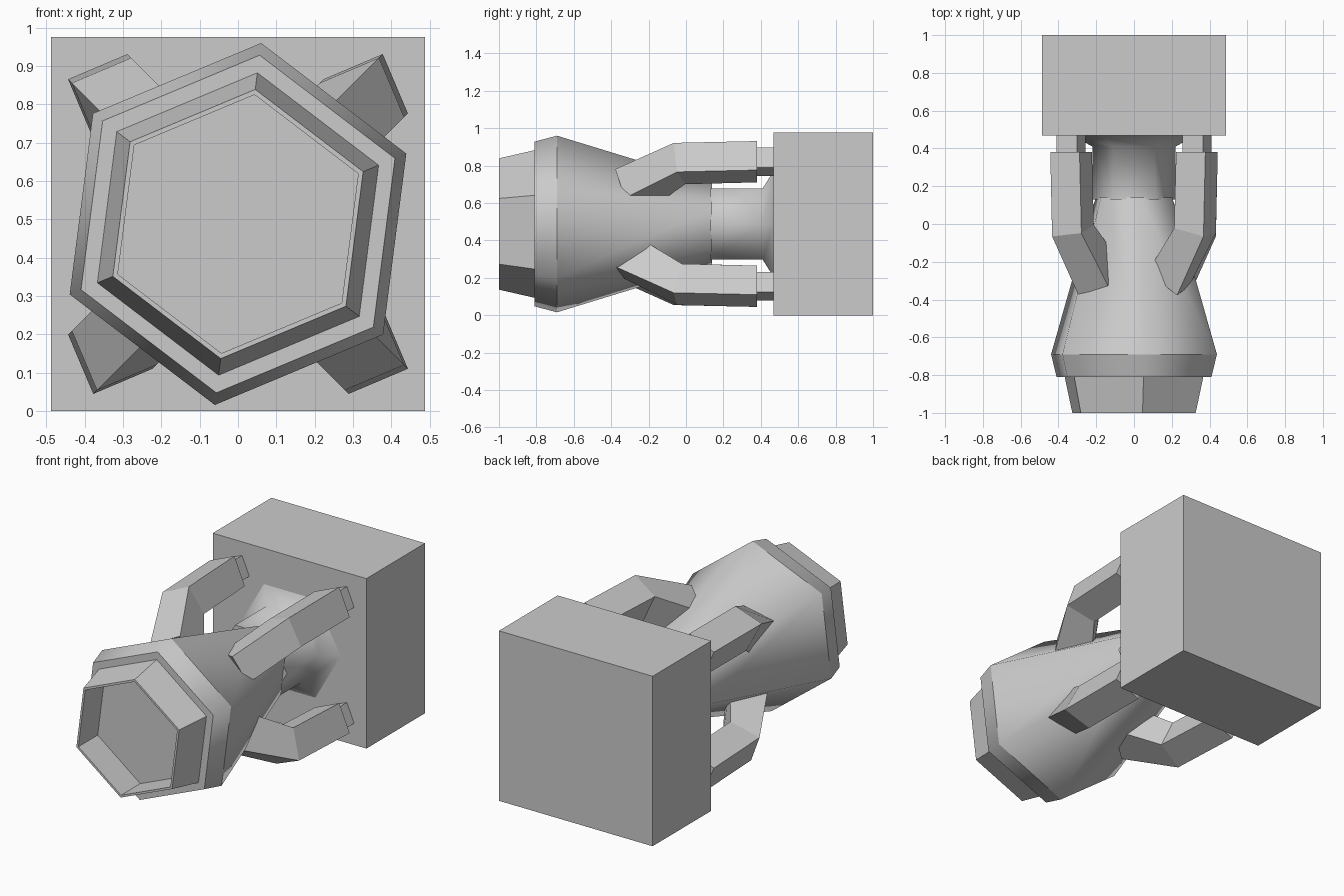
import bpy
import bmesh
from math import cos, sin, pi, radians, sqrt

if "Cube" in bpy.data.objects:
    bpy.data.objects.remove(bpy.data.objects["Cube"], do_unlink=True)

MID = 0.488  # height of the long axis

grey = bpy.data.materials.new("plain grey")
grey.use_nodes = True
grey.diffuse_color = (0.6, 0.6, 0.6, 1)
grey.node_tree.nodes["Principled BSDF"].inputs["Base Color"].default_value = (0.6, 0.6, 0.6, 1)


def loft(name, rings, smooth=None):
    """Join equal rings of points into a closed skin, with both ends capped."""
    bm = bmesh.new()
    loops = [[bm.verts.new(p) for p in ring] for ring in rings]
    n = len(loops[0])
    for a, b in zip(loops, loops[1:]):
        for i in range(n):
            j = (i + 1) % n
            bm.faces.new((a[i], a[j], b[j], b[i]))
    bm.faces.new(loops[0])
    bm.faces.new(loops[-1])
    bmesh.ops.recalc_face_normals(bm, faces=bm.faces)
    mesh = bpy.data.meshes.new(name)
    bm.to_mesh(mesh)
    bm.free()
    mesh.materials.append(grey)
    obj = bpy.data.objects.new(name, mesh)
    bpy.context.collection.objects.link(obj)
    if smooth:
        bpy.ops.object.select_all(action='DESELECT')
        obj.select_set(True)
        bpy.context.view_layer.objects.active = obj
        bpy.ops.object.shade_smooth_by_angle(angle=radians(smooth))
    return obj


def hexagon(y, r, turn):
    angles = [radians(turn) + i * pi / 3 for i in range(6)]
    return [(r * cos(a), y, MID + r * sin(a)) for a in angles]


def hex_part(name, profile, turn, smooth=None):
    return loft(name, [hexagon(y, r, turn) for y, r in profile], smooth)


# Rear block
bpy.ops.mesh.primitive_cube_add(size=1, location=(0, 0.734, MID))
block = bpy.context.object
block.name = "rear_block"
block.scale = (0.976, 0.532, 0.976)
block.data.materials.append(grey)

# Hexagonal body, collar, hollow nozzle and flared neck
TURN = 22.7
hex_part("tapered_body", [(-0.69, 0.476), (0.14, 0.22)], TURN, 62)
hex_part("collar", [(-0.81, 0.444), (-0.69, 0.476)], TURN, 62)
hex_part("nozzle", [(-0.80, 0.40), (-1.0, 0.354), (-1.0, 0.34), (-0.825, 0.34)], TURN)
hex_part("neck", [(0.13, 0.22), (0.41, 0.22), (0.47, 0.33)], 0, 62)


# Four bent claws, each on a thinner peg
def square(turn, half, radius, y, slope=0.0):
    """Square section at a distance from the axis, tilted along the axis."""
    ring = []
    for i in range(4):
        a = radians(23) + i * pi / 2
        out, side = half * cos(a), half * sin(a)
        r = radius + out
        ring.append((r * cos(turn) - side * sin(turn), y + slope * out,
                     MID + r * sin(turn) + side * cos(turn)))
    return ring


names = ("upper_left", "upper_right", "lower_right", "lower_left")
for k, name in enumerate(names):
    turn = pi / 4 + k * pi / 2
    loft(name + "_claw", [square(turn, 0.119, 0.471, 0.38),
                          square(turn, 0.119, 0.457, -0.035, -0.28),
                          square(turn, 0.119, 0.259, -0.29, -0.8)])
    loft(name + "_peg", [square(turn, 0.083, 0.471, 0.36),
                         square(turn, 0.083, 0.471, 0.48)])
